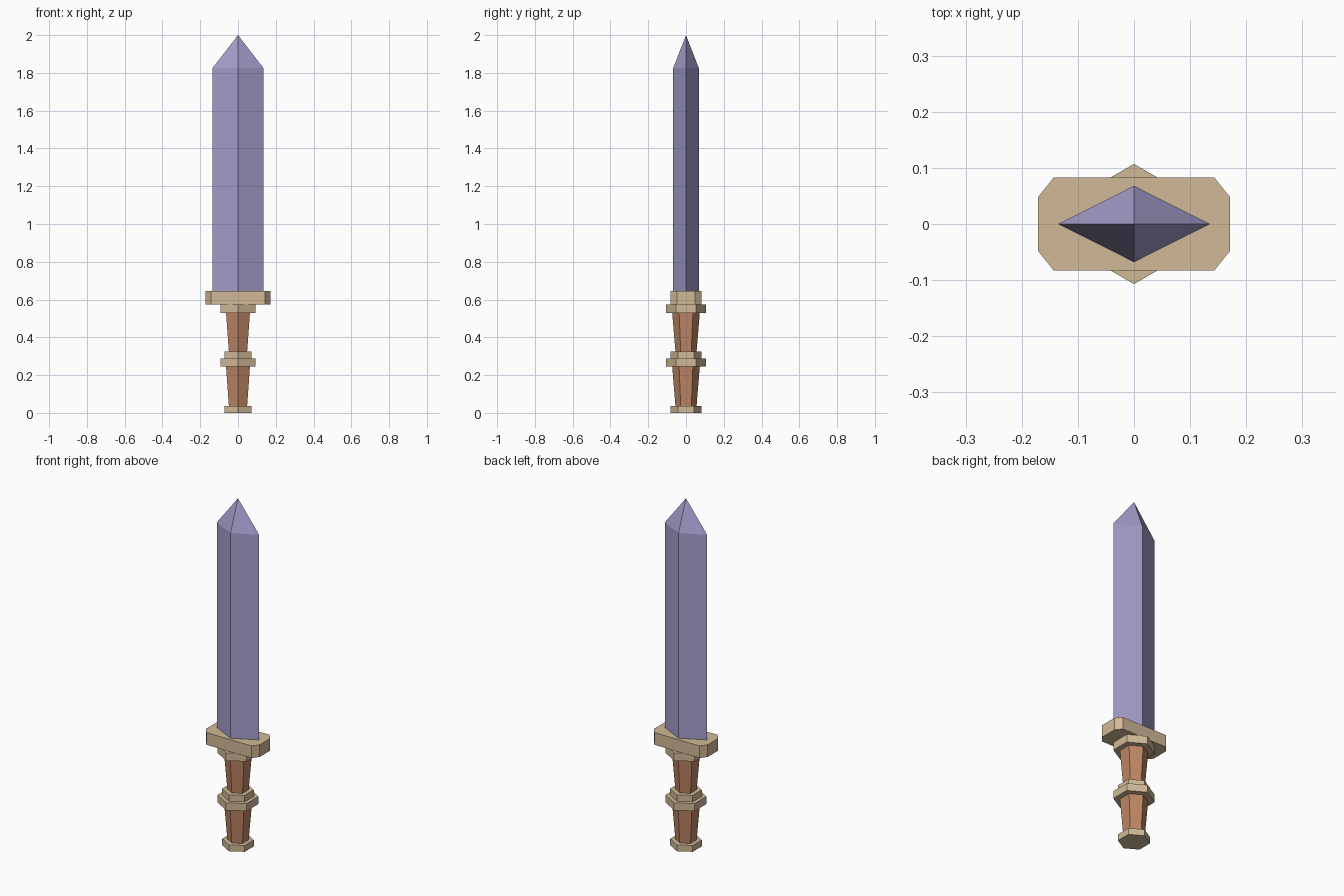
import bpy
import bmesh
from math import sin, cos, pi

if "Cube" in bpy.data.objects:
    bpy.data.objects.remove(bpy.data.objects["Cube"])


def material(name, rgb):
    m = bpy.data.materials.new(name)
    m.diffuse_color = (*rgb, 1)
    m.use_nodes = True
    m.node_tree.nodes["Principled BSDF"].inputs["Base Color"].default_value = m.diffuse_color
    return m


STEEL = material("steel", (0.37, 0.34, 0.59))
BRASS = material("brass", (0.64, 0.49, 0.31))
LEATHER = material("leather", (0.52, 0.24, 0.13))


def loft(name, sections, mat, tip=None):
    """Skin a stack of (outline, z) sections, closed by caps or a point."""
    bm = bmesh.new()
    rings = [[bm.verts.new((x, y, z)) for x, y in pts] for pts, z in sections]
    n = len(rings[0])
    for a, b in zip(rings, rings[1:]):
        for i in range(n):
            j = (i + 1) % n
            bm.faces.new((a[i], a[j], b[j], b[i]))
    bm.faces.new(rings[0][::-1])
    if tip is None:
        bm.faces.new(rings[-1])
    else:
        apex = bm.verts.new((0, 0, tip))
        for i in range(n):
            bm.faces.new((rings[-1][i], rings[-1][(i + 1) % n], apex))
    bmesh.ops.recalc_face_normals(bm, faces=bm.faces)
    mesh = bpy.data.meshes.new(name)
    bm.to_mesh(mesh)
    bm.free()
    mesh.materials.append(mat)
    obj = bpy.data.objects.new(name, mesh)
    bpy.context.collection.objects.link(obj)
    return obj


def hexagon(r):
    return [(r * cos(pi / 2 + k * pi / 3), r * sin(pi / 2 + k * pi / 3)) for k in range(6)]


def hex_part(name, r0, r1, z0, z1, mat):
    return loft(name, [(hexagon(r0), z0), (hexagon(r1), z1)], mat)


# Diamond-section blade with pointed tip
diamond = [(0.135, 0), (0, 0.068), (-0.135, 0), (0, -0.068)]
loft("blade", [(diamond, 0.643), (diamond, 1.825)], STEEL, tip=2.0)

# Cross guard with chamfered corners
quarter = [(0.171, 0.048), (0.143, 0.083)]
guard = (quarter + [(-x, y) for x, y in quarter[::-1]]
         + [(-x, -y) for x, y in quarter] + [(x, -y) for x, y in quarter[::-1]])
loft("guard", [(guard, 0.575), (guard, 0.645)], BRASS)

# Hexagonal metal rings
for name, r, z0, z1 in (("pommel", 0.083, 0, 0.037),
                        ("middle_ring", 0.107, 0.245, 0.288),
                        ("middle_ring_step", 0.083, 0.288, 0.325),
                        ("upper_collar", 0.107, 0.53, 0.575)):
    hex_part(name, r, r, z0, z1, BRASS)

# Tapered hexagonal grip halves
for name, z0, z1 in (("lower_grip", 0.037, 0.245), ("upper_grip", 0.325, 0.53)):
    hex_part(name, 0.056, 0.073, z0, z1, LEATHER)
